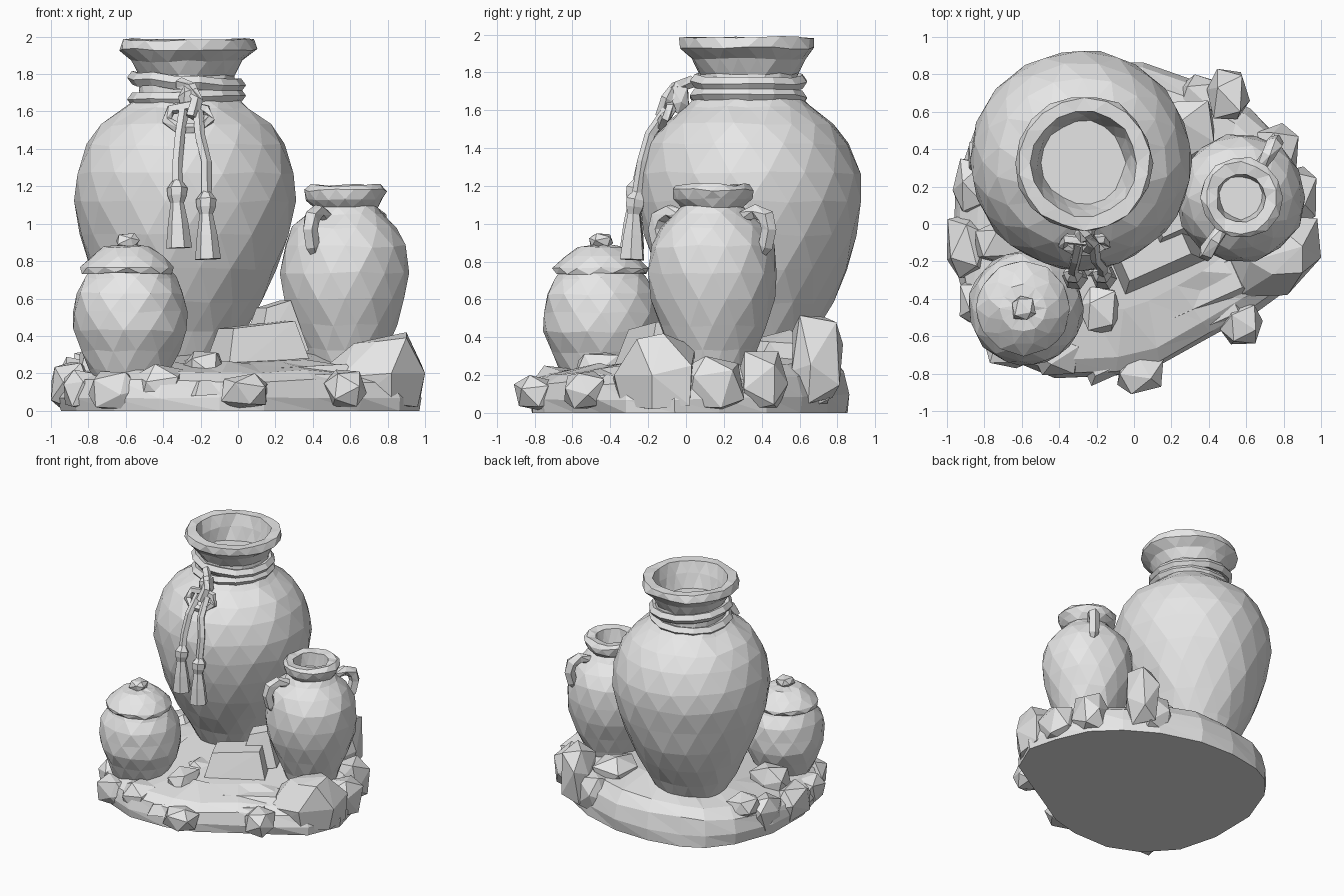
import bpy, bmesh, math, random
from mathutils import Vector, Matrix

random.seed(4)
cube = bpy.data.objects.get("Cube")
if cube:
    bpy.data.objects.remove(cube)

clay = bpy.data.materials.new("plain grey clay")
clay.use_nodes = True
GREY = (0.8, 0.8, 0.8, 1)
clay.diffuse_color = GREY
clay.node_tree.nodes["Principled BSDF"].inputs["Base Color"].default_value = GREY


def finish(name, bm):
    bmesh.ops.recalc_face_normals(bm, faces=bm.faces)
    mesh = bpy.data.meshes.new(name)
    bm.to_mesh(mesh)
    bm.free()
    mesh.materials.append(clay)
    obj = bpy.data.objects.new(name, mesh)
    bpy.context.collection.objects.link(obj)


def skin(bm, rings, closed=False):
    """Join successive vertex rings with triangles, capping open ends."""
    n = len(rings[0])
    pairs = list(zip(rings, rings[1:]))
    if closed:
        pairs.append((rings[-1], rings[0]))
    else:
        bm.faces.new(rings[0])
        bm.faces.new(rings[-1])
    for a, b in pairs:
        for i in range(n):
            j = (i + 1) % n
            bm.faces.new((a[i], a[j], b[i]))
            bm.faces.new((a[j], b[j], b[i]))


def lathe(name, x, y, profile, sides, wobble=0.008, lean=(0, 0)):
    """Faceted turned form; each row is staggered by half a facet."""
    bm = bmesh.new()
    rings = []
    for k, (r, z) in enumerate(profile):
        ring = []
        for i in range(sides):
            a = 2 * math.pi * (i + k / 2) / sides
            rr = r * 1.01 + random.uniform(-wobble, wobble)
            zz = z + random.uniform(-wobble, wobble)
            ring.append(bm.verts.new((x + lean[0] * z + rr * math.cos(a),
                                      y + lean[1] * z + rr * math.sin(a), zz)))
        rings.append(ring)
    skin(bm, rings)
    finish(name, bm)


def tube(name, points, radii, sides=5, closed=False, ref=(0.1, 0.98, 0.1)):
    """Faceted cord along a path, with a radius at each point."""
    pts = [Vector(p) for p in points]
    if not isinstance(radii, (list, tuple)):
        radii = [radii] * len(pts)
    bm = bmesh.new()
    rings = []
    n = len(pts)
    for k, p in enumerate(pts):
        if closed:
            t = pts[(k + 1) % n] - pts[k - 1]
        else:
            t = pts[min(k + 1, n - 1)] - pts[max(k - 1, 0)]
        t.normalize()
        u = t.cross(Vector(ref)).normalized()
        v = t.cross(u)
        ring = []
        for i in range(sides):
            a = 2 * math.pi * i / sides
            ring.append(bm.verts.new(p + radii[k] * (u * math.cos(a) + v * math.sin(a))))
        rings.append(ring)
    skin(bm, rings, closed)
    finish(name, bm)


def hull(name, points):
    bm = bmesh.new()
    for p in points:
        bm.verts.new(p)
    res = bmesh.ops.convex_hull(bm, input=bm.verts)
    loose = [g for g in res["geom_interior"] if isinstance(g, bmesh.types.BMVert)]
    bmesh.ops.delete(bm, geom=loose, context="VERTS")
    finish(name, bm)


def rock(name, loc, size):
    """Chipped boulder filling the given half sizes, squared off a little."""
    bm = bmesh.new()
    bmesh.ops.create_icosphere(bm, subdivisions=1, radius=1)
    spin = Matrix.Rotation(random.uniform(0, 6), 3, Vector((0.4, 0.3, 1)).normalized())
    dirs = []
    for v in bm.verts:
        d = spin @ v.co * random.uniform(0.85, 1.1)
        dirs.append([math.copysign(abs(c) ** 0.7, c) for c in d])
    bm.free()
    reach = [max(abs(d[i]) for d in dirs) for i in range(3)]
    pts = [Vector([loc[i] + d[i] / reach[i] * size[i] for i in range(3)]) for d in dirs]
    for p in pts:
        p.z = max(p.z, 0.01)
    hull(name, pts)


# Ground slab: irregular outline, sloping up to the middle and the back
outline = [(-.97, -.18), (-.88, -.5), (-.68, -.73), (-.42, -.82), (-.1, -.82), (.14, -.76),
           (.42, -.6), (.66, -.46), (.87, -.32), (.98, -.06), (.93, .18), (.81, .43), (.62, .61),
           (.38, .76), (.05, .86), (-.25, .87), (-.52, .81), (-.69, .73), (-.83, .54), (-.95, .22)]
bm = bmesh.new()
rings = []
for scale, z in ((.985, 0), (1, .07), (.97, .16), (.88, .21), (.55, .26)):
    ring = []
    for x, y in outline:
        s = scale * random.uniform(.985, 1.01)
        lift = 1 + .45 * max(0, y)
        ring.append(bm.verts.new((x * s, y * s, z * lift * random.uniform(.94, 1.06))))
    rings.append(ring)
skin(bm, rings)
finish("ground_slab", bm)

# Large urn with flared rim and shallow mouth, leaning very slightly
lathe("large_urn", -.31, .36, [
    (.2, .14), (.26, .27), (.335, .42), (.42, .58), (.5, .76), (.555, .94), (.583, 1.12),
    (.578, 1.27), (.53, 1.42), (.45, 1.53), (.33, 1.62), (.265, 1.68), (.255, 1.79),
    (.3, 1.87), (.362, 1.93), (.35, 1.985), (.28, 1.98), (.25, 1.89), (.22, 1.79)], 18,
    lean=(.022, -.018))

# Medium jar with hollow mouth
MX, MY = .572, .14
lathe("medium_jar", MX, MY, [
    (.18, .2), (.225, .33), (.28, .46), (.325, .6), (.342, .74), (.325, .88), (.275, .98),
    (.2, 1.05), (.168, 1.09), (.205, 1.13), (.217, 1.18), (.19, 1.205), (.13, 1.195),
    (.115, 1.09)], 14)

# Two opposite jar handles
for side, label in ((-1, "front"), (1, "back")):
    dx, dy = side * .53, side * .85
    path = [(.19, 1.04), (.27, 1.065), (.335, 1.035), (.352, .97), (.33, .88), (.3, .83)]
    tube("jar_handle_" + label, [(MX + dx * r, MY + dy * r, z) for r, z in path],
         [.035, .04, .046, .042, .04, .02])

# Small lidded pot
PX, PY = -.575, -.45
lathe("small_pot", PX, PY, [
    (.18, .14), (.215, .22), (.26, .32), (.3, .43), (.308, .53), (.29, .63), (.24, .71),
    (.21, .75)], 13)
lathe("pot_lid", PX - .015, PY, [
    (.2, .735), (.245, .735), (.25, .765), (.19, .825), (.125, .875), (.05, .885)], 12, .006)
rock("lid_knob", (PX - .015, PY, .91), (.065, .065, .04))

# Cord wound twice around the urn neck
for k, (z, tilt) in enumerate(((1.67, .012), (1.755, -.02))):
    loop = []
    for i in range(14):
        a = 2 * math.pi * i / 14
        loop.append((-.275 + .28 * math.cos(a), .33 + .28 * math.sin(a),
                     z + tilt * math.cos(a) + random.uniform(-.008, .008)))
    tube("neck_cord_" + str(k + 1), loop, .038, 5, True, (0, 0, 1))

# Knot and hanging loop
rock("cord_knot", (-.26, -.04, 1.66), (.06, .06, .08))
tube("knot_strand", [(-.31, .03, 1.75), (-.25, -.05, 1.725), (-.22, -.1, 1.66), (-.25, -.13, 1.57)], .034)
tube("knot_loop", [(-.26, -.09, 1.63), (-.36, -.08, 1.61), (-.38, -.11, 1.55), (-.32, -.14, 1.51),
                   (-.22, -.14, 1.51), (-.15, -.11, 1.56), (-.17, -.08, 1.61)], .03, 5, True)

# Two cords ending in tassels
for label, x, drop in (("right", -.325, 0), ("left", -.17, .06)):
    tube("tassel_cord_" + label,
         [(x * .5 - .13, -.1, 1.6), (x * .7 - .085, -.19, 1.47), (x, -.23, 1.33), (x, -.265, 1.17 - drop)],
         .029)
    tube("tassel_" + label,
         [(x, -.255, 1.23 - drop), (x, -.265, 1.19 - drop), (x, -.27, 1.15 - drop),
          (x, -.275, 1.11 - drop), (x + .005, -.28, 1.0 - drop), (x + .01, -.285, .87 - drop)],
         [.025, .055, .052, .036, .055, .07], 6)

# Stepped block between the jars
turn = Matrix.Rotation(math.radians(24), 3, "Z")


def block(name, loc, low, high, height):
    pts = []
    for (hx, hy), z in ((low, 0), (high, height)):
        for sx in (-1, 1):
            for sy in (-1, 1):
                pts.append(Vector(loc) + turn @ Vector((sx * hx, sy * hy, z + .02 * sx)))
    hull(name, pts)


block("stone_block", (.1, -.14, .2), (.25, .18), (.18, .1), .26)
block("stone_block_top", (.19, .02, .3), (.15, .13), (.07, .07), .27)
# Thin ledges on the ground in front
block("ledge_upper", (.2, -.42, .15), (.44, .14), (.38, .08), .08)
block("ledge_lower", (.14, -.56, .1), (.46, .13), (.42, .09), .08)

# Broad outcrop under the medium jar
hull("right_outcrop", [
    (.62, -.36, .04), (.82, -.34, .04), (.96, -.18, .02), (.97, .02, .04), (.55, -.39, .18),
    (.82, -.38, .2), (1, -.18, .2), (.9, -.26, .39), (.74, -.27, .37), (.62, -.2, .36),
    (.9, -.12, .42), (.98, .03, .25), (.7, .05, .35), (.45, -.1, .22)])

# Boulders around the rim and between the jars
boulders = [
    ("right_edge", .87, .15, .15, .11, .17, .15),
    ("right_back", .76, .4, .17, .12, .14, .16), ("back_tall", .5, .69, .29, .12, .14, .24),
    ("back_low", .36, .68, .17, .14, .12, .16), ("between_jars", .28, .5, .28, .15, .16, .16),
    ("front_right", .58, -.54, .12, .12, .11, .1), ("front", .04, -.79, .1, .13, .12, .1),
    ("front_left", -.41, -.7, .12, .14, .12, .13), ("inner_front", -.18, -.46, .22, .12, .13, .1),
    ("pot_front", -.66, -.68, .1, .14, .1, .11), ("pot_side", -.84, -.42, .11, .1, .14, .11),
    ("left_edge", -.89, -.12, .13, .11, .18, .14), ("left_back", -.87, .2, .15, .1, .15, .14),
    ("left_low", -.78, .36, .24, .11, .13, .09),
    ("behind_pot", -.7, -.1, .25, .15, .12, .14), ("urn_front", -.2, -.2, .2, .14, .11, .1)]
for label, x, y, z, sx, sy, sz in boulders:
    rock("boulder_" + label, (x, y, z), (sx, sy, sz))
